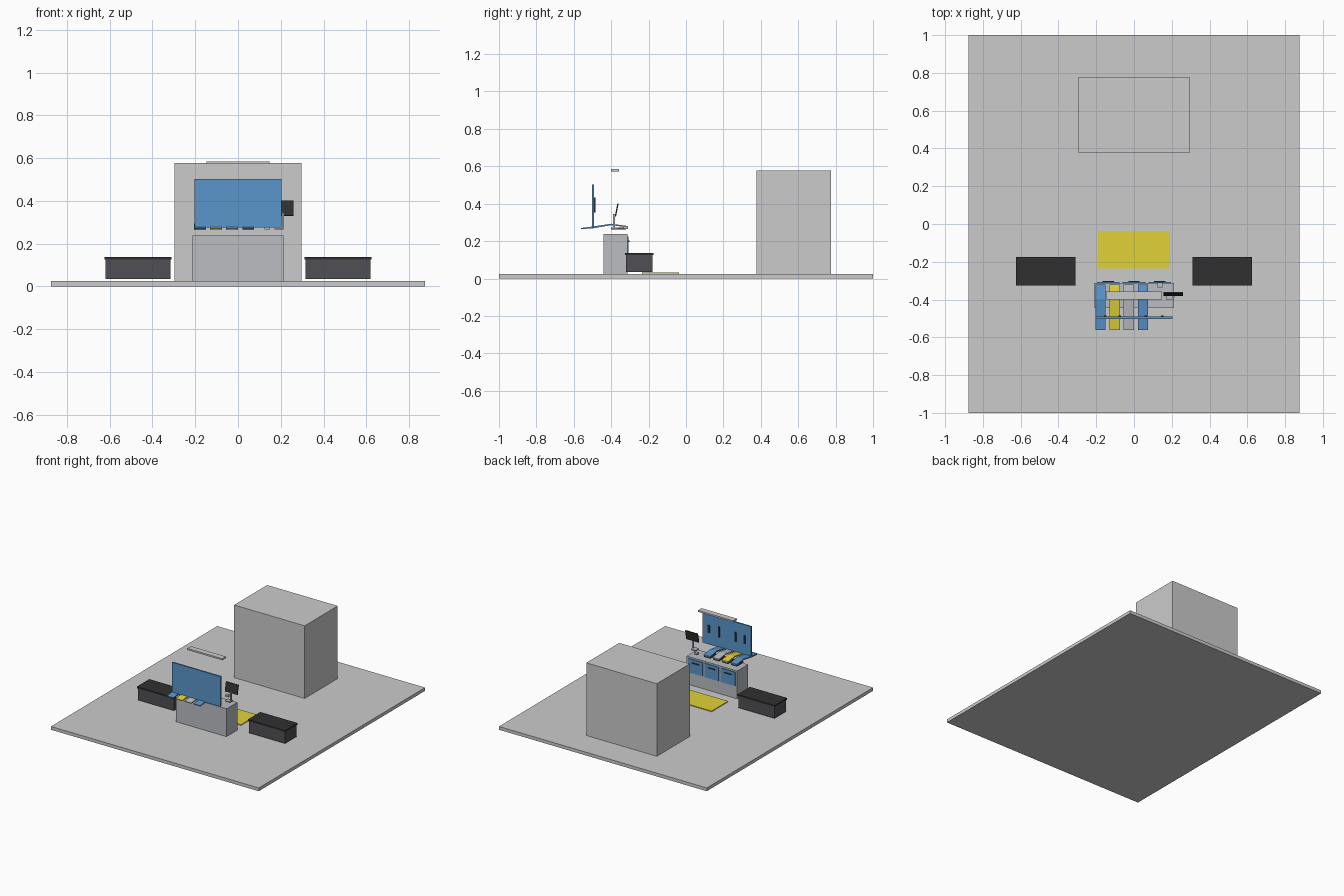
import bpy, bmesh
from mathutils import Matrix

if "Cube" in bpy.data.objects:
    bpy.data.objects.remove(bpy.data.objects["Cube"])

def material(name, rgb):
    m = bpy.data.materials.new(name)
    m.diffuse_color = (*rgb, 1)
    m.use_nodes = True
    m.node_tree.nodes["Principled BSDF"].inputs["Base Color"].default_value = m.diffuse_color
    return m

BLUE = material("blue", (0.10, 0.30, 0.60))
YELLOW = material("yellow", (0.75, 0.65, 0.04))
DARK = material("dark", (0.03, 0.03, 0.03))
CHARCOAL = material("charcoal", (0.08, 0.08, 0.09))
STEEL = material("steel", (0.50, 0.51, 0.54))

def finish(name, bm, mat):
    bmesh.ops.recalc_face_normals(bm, faces=bm.faces)
    me = bpy.data.meshes.new(name)
    bm.to_mesh(me)
    bm.free()
    ob = bpy.data.objects.new(name, me)
    bpy.context.collection.objects.link(ob)
    if mat:
        me.materials.append(mat)
    return ob

def box(name, x, y, z, mat=None, tilt=0):
    """Box from min/max ranges, optionally tilted about its own x axis."""
    bm = bmesh.new()
    bmesh.ops.create_cube(bm, size=1)
    for v in bm.verts:
        v.co.x *= x[1] - x[0]
        v.co.y *= y[1] - y[0]
        v.co.z *= z[1] - z[0]
    bm.transform(Matrix.Rotation(tilt, 4, 'X'))
    ob = finish(name, bm, mat)
    ob.location = [(a[0] + a[1]) / 2 for a in (x, y, z)]
    return ob

def extrude_x(name, profile, x, mat=None):
    """Closed (y, z) profile extruded along x."""
    bm = bmesh.new()
    f = bm.faces.new([bm.verts.new((x[0], y, z)) for y, z in profile])
    r = bmesh.ops.extrude_face_region(bm, geom=[f])
    for v in r["geom"]:
        if isinstance(v, bmesh.types.BMVert):
            v.co.x = x[1]
    return finish(name, bm, mat)

# floor, large cabinet and standing mat
box("floor", (-.875, .875), (-1, 1), (0, .025))
box("large_cabinet", (-.297, .297), (.378, .775), (.025, .578))
box("standing_mat", (-.19, .19), (-.235, -.037), (.025, .031), YELLOW)

# bench with three blue fronts and their handles
box("bench", (-.213, .213), (-.442, -.312), (.025, .237), STEEL)
for i in range(3):
    cx = (i - 1) * .137
    box("bench_front", (cx - .06, cx + .06), (-.312, -.307), (.12, .225), BLUE)
    box("front_handle", (cx - .03, cx + .03), (-.307, -.302), (.196, .203), DARK)

# storage chests on both sides
for s in (-1, 1):
    x = sorted((s * .315, s * .62))
    box("chest_body", x, (-.32, -.18), (.035, .125), CHARCOAL)
    box("chest_lid", (x[0] - .005, x[1] + .005), (-.325, -.175), (.125, .137), DARK)

# tool board with hanging tools
box("tool_board", (-.203, .203), (-.503, -.491), (.274, .503), BLUE)
for x, h in ((-.152, .062), (-.075, .07), (.063, .08), (.15, .056)):
    box("hanging_tool", (x - .007, x + .007), (-.491, -.484), (.392 - h / 2, .392 + h / 2), DARK)

# bent cloth strips over the bench
strip = [(-.562, .264), (-.50, .268), (-.40, .285), (-.32, .275),
         (-.32, .282), (-.40, .293), (-.50, .278), (-.562, .270)]
for i, mat in enumerate((BLUE, YELLOW, STEEL, BLUE)):
    x = -.205 + i * .075
    extrude_x("strip", strip, (x, x + .055), mat)
    box("strip_tray", (x + .002, x + .053), (-.40, -.322), (.263, .274), CHARCOAL)

# tilted screen on a stand, with a small cup
box("screen", (.155, .26), (-.374, -.367), (.33, .402), DARK, -.20)
box("screen_post", (.205, .215), (-.390, -.380), (.272, .345), STEEL)
box("screen_base", (.17, .212), (-.40, -.36), (.265, .273), STEEL)
box("small_cup", (.125, .15), (-.335, -.31), (.266, .28), STEEL)

# overhead lamp
box("lamp", (-.148, .148), (-.40, -.357), (.573, .585))
